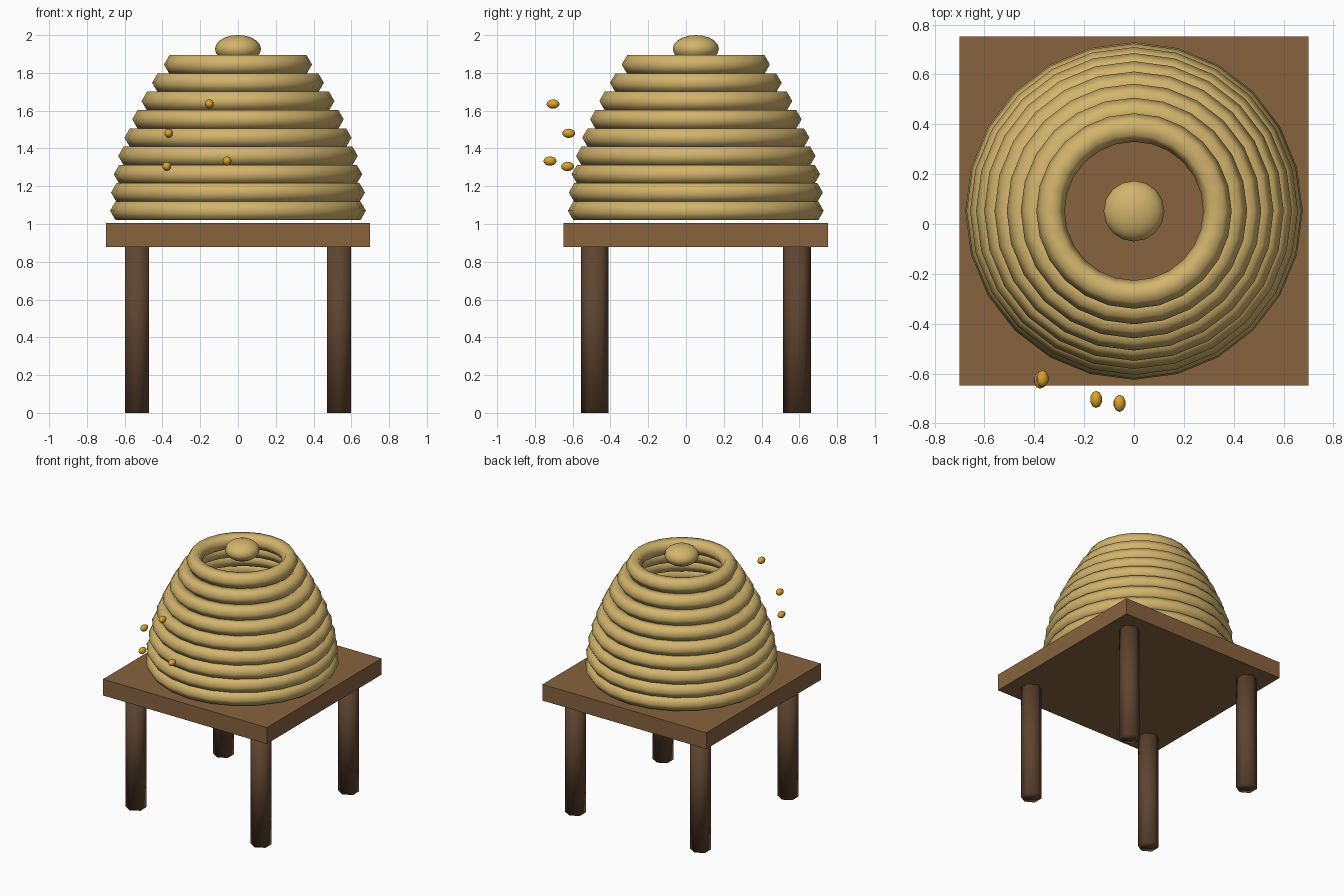
import bpy
from math import cos

cube = bpy.data.objects.get("Cube")
if cube:
    bpy.data.objects.remove(cube, do_unlink=True)


def make_material(name, hex_code):
    srgb = [int(hex_code[i:i + 2], 16) / 255 for i in (0, 2, 4)]
    color = [((c + 0.055) / 1.055) ** 2.4 for c in srgb] + [1]
    mat = bpy.data.materials.new(name)
    mat.use_nodes = True
    mat.diffuse_color = color
    mat.node_tree.nodes["Principled BSDF"].inputs["Base Color"].default_value = color
    return mat


straw = make_material("straw", "D2B46C")
plank_wood = make_material("plank wood", "87633E")
dark_wood = make_material("dark wood", "5E4430")
amber = make_material("amber", "DAA22C")


def finish(name, mat, scale=(1, 1, 1), smooth=True):
    obj = bpy.context.object
    obj.name = obj.data.name = name
    obj.scale = scale
    obj.data.materials.append(mat)
    if smooth:
        bpy.ops.object.shade_smooth()
    return obj


CY = 0.052  # hive and stand centre, set back from the bees

# Stand: square board on four six-sided legs
bpy.ops.mesh.primitive_cube_add(size=1, location=(0, CY, 0.942))
finish("board", plank_wood, (1.4, 1.4, 0.126), smooth=False)
for side, sx in (("left", 1), ("right", -1)):
    for end, sy in (("front", -1), ("back", 1)):
        bpy.ops.mesh.primitive_cylinder_add(
            vertices=6, radius=0.074, depth=0.89,
            location=(sx * 0.535, CY + sy * 0.535, 0.445))
        finish(f"{end}_{side}_leg", dark_wood)

# Hive: stacked straw coils that follow a cosine dome, open at the top
for i in range(9):
    bpy.ops.mesh.primitive_torus_add(
        major_segments=24, minor_segments=6,
        major_radius=0.62 * cos(i / 8), minor_radius=0.057,
        location=(0, CY, 1.07 + i * 0.0968))
    finish(f"straw_coil_{i + 1}", straw)

# Flattened knob above the opening
bpy.ops.mesh.primitive_uv_sphere_add(
    segments=16, ring_count=10, radius=0.122, location=(0, CY, 1.927))
finish("top_knob", straw, (1, 1, 0.6))

# Bees hovering at the front
bees = [(-0.152, -0.704, 1.635), (-0.367, -0.621, 1.48),
        (-0.058, -0.72, 1.333), (-0.377, -0.627, 1.305)]
for i, pos in enumerate(bees):
    bpy.ops.mesh.primitive_uv_sphere_add(
        segments=10, ring_count=8, radius=0.0245, location=pos)
    finish(f"bee_{i + 1}", amber, (1, 1.4, 1))
